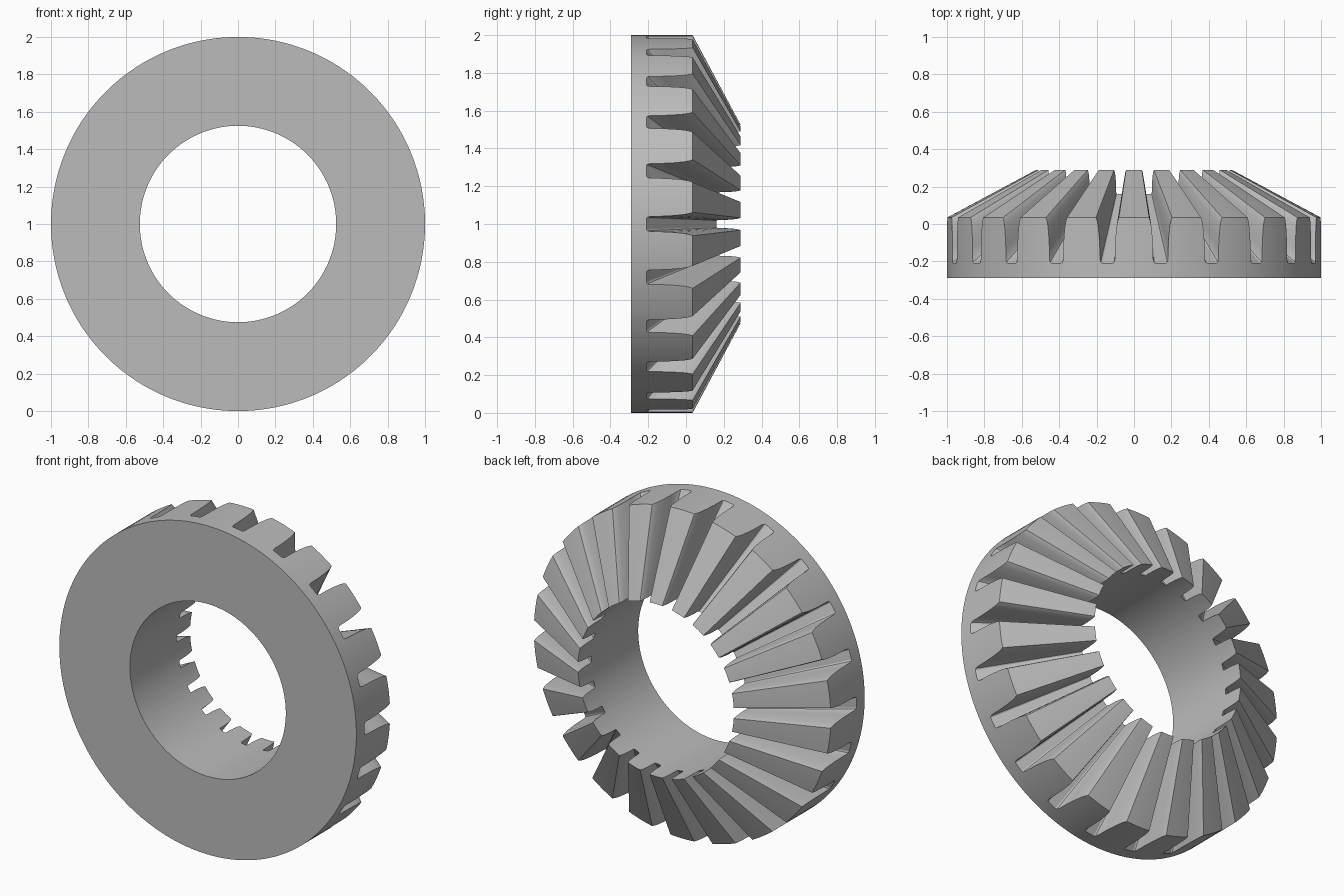
import bpy, bmesh, math

cube = bpy.data.objects.get("Cube")
if cube:
    bpy.data.objects.remove(cube)

TEETH = 22
OUTER, BORE = 1.0, 0.525
FRONT, TIP, APEX = -0.29, 0.035, 0.57   # y of the flat face, tooth tip at the rim, cone apex
PITCH = 2 * math.pi / TEETH

# Half of one tooth gap at the rim: (angle from gap centre, y), root to tip
half_gap = [(0.0, -0.21), (0.028, -0.21), (0.036, -0.204), (0.04, -0.19),
            (0.041, -0.13), (0.044, -0.07), (0.05, -0.01), (0.055, 0.015), (0.062, TIP)]
tip_half = PITCH / 2 - half_gap[-1][0]
half_gap += [(PITCH / 2 - tip_half * k, TIP) for k in (0.5, 0.0)]

# Mirror the half into a full pitch, then repeat it around the axis
pitch = [(-a, y) for a, y in reversed(half_gap[1:])] + half_gap[:-1]
profile = [((i + 0.5) * PITCH + a, y) for i in range(TEETH) for a, y in pitch]

bm = bmesh.new()


def ring(radius, height):
    """Closed loop of vertices around the gear axis."""
    return [bm.verts.new((radius * math.sin(a), height(y), 1 + radius * math.cos(a)))
            for a, y in profile]


# Front edge, toothed edge and bore edges; the teeth taper towards the apex
rings = [ring(OUTER, lambda y: FRONT),
         ring(OUTER, lambda y: y),
         ring(BORE, lambda y: APEX + (y - APEX) * BORE),
         ring(BORE, lambda y: FRONT)]
n = len(profile)
for r in range(4):
    lower, upper = rings[r], rings[(r + 1) % 4]
    for i in range(n):
        j = (i + 1) % n
        bm.faces.new((lower[i], lower[j], upper[j], upper[i]))
bmesh.ops.recalc_face_normals(bm, faces=bm.faces)

mesh = bpy.data.meshes.new("bevel_gear")
bm.to_mesh(mesh)
bm.free()
gear = bpy.data.objects.new("bevel_gear", mesh)
bpy.context.collection.objects.link(gear)

# Plain grey metal
colour = (0.5, 0.5, 0.5, 1)
mat = bpy.data.materials.new("plain_grey")
mat.use_nodes = True
mat.diffuse_color = colour
mat.node_tree.nodes["Principled BSDF"].inputs["Base Color"].default_value = colour
mesh.materials.append(mat)

# Smooth rim, bore and flanks with crisp tooth edges
bpy.ops.object.select_all(action="DESELECT")
gear.select_set(True)
bpy.context.view_layer.objects.active = gear
bpy.ops.object.shade_smooth_by_angle(angle=math.radians(30))
